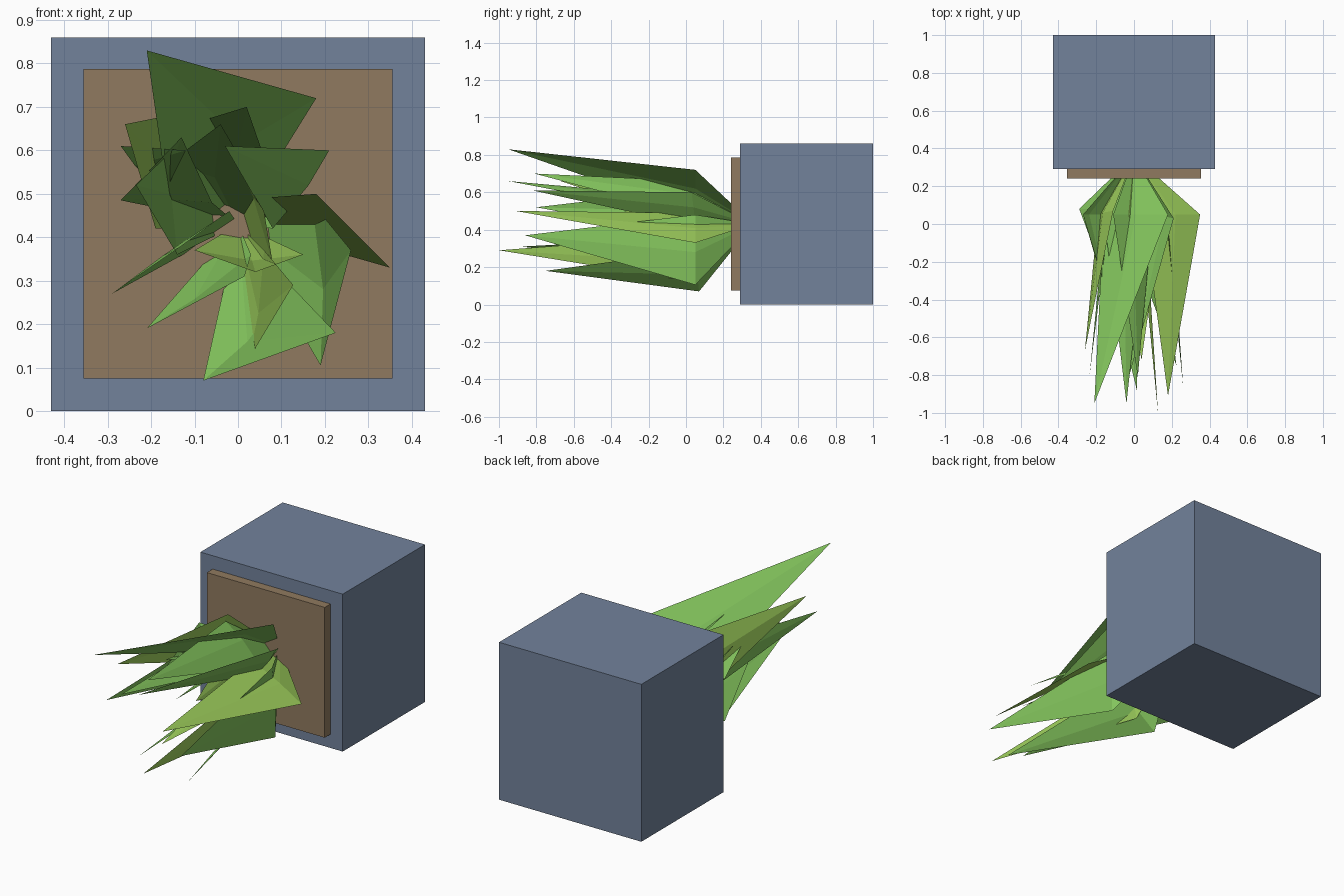
import bpy, bmesh
from mathutils import Vector


def material(name, rgb):
    m = bpy.data.materials.new(name)
    m.diffuse_color = (*rgb, 1)
    return m


def box(name, lo, hi, mat):
    lo, hi = Vector(lo), Vector(hi)
    bpy.ops.mesh.primitive_cube_add(size=1, location=(lo + hi) / 2)
    ob = bpy.context.object
    ob.name = name
    ob.scale = hi - lo
    bpy.ops.object.transform_apply(location=False, rotation=False, scale=True)
    ob.data.materials.append(mat)


ROOT = Vector((0, 0.36, 0.43))


def leaf(i, tip, a, b, mat):
    # folded blade: root, two shoulders, raised midrib point, tip
    tip, a, b = Vector(tip), Vector(a), Vector(b)
    mid = (a + b) / 2
    out = Vector((mid.x, 0, mid.z - ROOT.z))
    if out.length > 0.01:
        mid += out.normalized() * 0.02
    bm = bmesh.new()
    r, va, vm, vb, vt = [bm.verts.new(p) for p in (ROOT, a, mid, b, tip)]
    for f in ((r, va, vm), (r, vm, vb), (va, vt, vm), (vm, vt, vb)):
        bm.faces.new(f)
    # outer side of every blade faces away from the plant's axis
    bm.normal_update()
    if sum((f.normal.dot(out) for f in bm.faces)) < 0:
        bmesh.ops.reverse_faces(bm, faces=bm.faces[:])
    me = bpy.data.meshes.new(f"leaf_{i}")
    bm.to_mesh(me)
    bm.free()
    me.materials.append(mat)
    bpy.context.collection.objects.link(bpy.data.objects.new(f"leaf_{i}", me))


slate = material("slate_pot", (0.17, 0.225, 0.33))
brown = material("soil_brown", (0.28, 0.195, 0.115))
green = material("leaf_green", (0.23, 0.56, 0.11))
lime = material("leaf_lime", (0.35, 0.64, 0.11))

# pot lying on its side, with soil slab on its open face
box("pot", (-0.43, 0.29, 0), (0.43, 1.0, 0.86), slate)
box("soil", (-0.356, 0.24, 0.075), (0.356, 0.29, 0.787), brown)

# leaves: tip, shoulder, shoulder
GREEN = [
    ((-0.21, -0.95, 0.83), (0.18, 0.05, 0.72), (-0.16, 0.05, 0.48)),
    ((0.225, -0.75, 0.18), (-0.08, 0.07, 0.07), (0.12, 0.05, 0.29)),
    ((0.02, -0.81, 0.70), (-0.11, 0.05, 0.66), (0.10, 0.05, 0.47)),
    ((0.26, -0.86, 0.37), (0.19, 0.05, 0.105), (0.17, 0.05, 0.48)),
    ((-0.04, -0.95, 0.66), (-0.16, 0.05, 0.57), (0.07, 0.05, 0.47)),
    ((-0.235, -0.80, 0.52), (-0.13, 0.05, 0.62), (-0.14, 0.05, 0.36)),
    ((0.015, -0.88, 0.31), (-0.21, 0.05, 0.19), (0.03, 0.05, 0.36)),
    ((-0.03, -0.82, 0.61), (0.21, 0.03, 0.60), (0.08, 0.05, 0.42)),
    ((-0.13, -0.44, 0.63), (-0.27, 0.05, 0.485), (-0.06, 0.05, 0.48)),
    ((-0.12, -0.45, 0.60), (-0.27, 0.05, 0.61), (-0.17, 0.05, 0.50)),
    ((-0.13, -0.35, 0.38), (-0.29, 0.08, 0.27), (-0.02, 0.08, 0.46)),
]
LIME = [
    ((0.18, -0.91, 0.50), (0.35, 0.05, 0.33), (0.05, 0.05, 0.49)),
    ((0.127, -1.0, 0.29), (0.025, 0.05, 0.12), (0.06, 0.05, 0.37)),
    ((-0.26, -0.67, 0.66), (-0.11, 0.07, 0.69), (-0.19, 0.05, 0.42)),
    ((0.04, -0.72, 0.32), (0.15, 0.05, 0.36), (-0.10, 0.05, 0.37)),
    ((0.06, -0.45, 0.46), (-0.03, 0.05, 0.61), (0.08, 0.05, 0.34)),
]
for i, pts in enumerate(GREEN + LIME):
    leaf(i + 1, *pts, green if i < len(GREEN) else lime)
